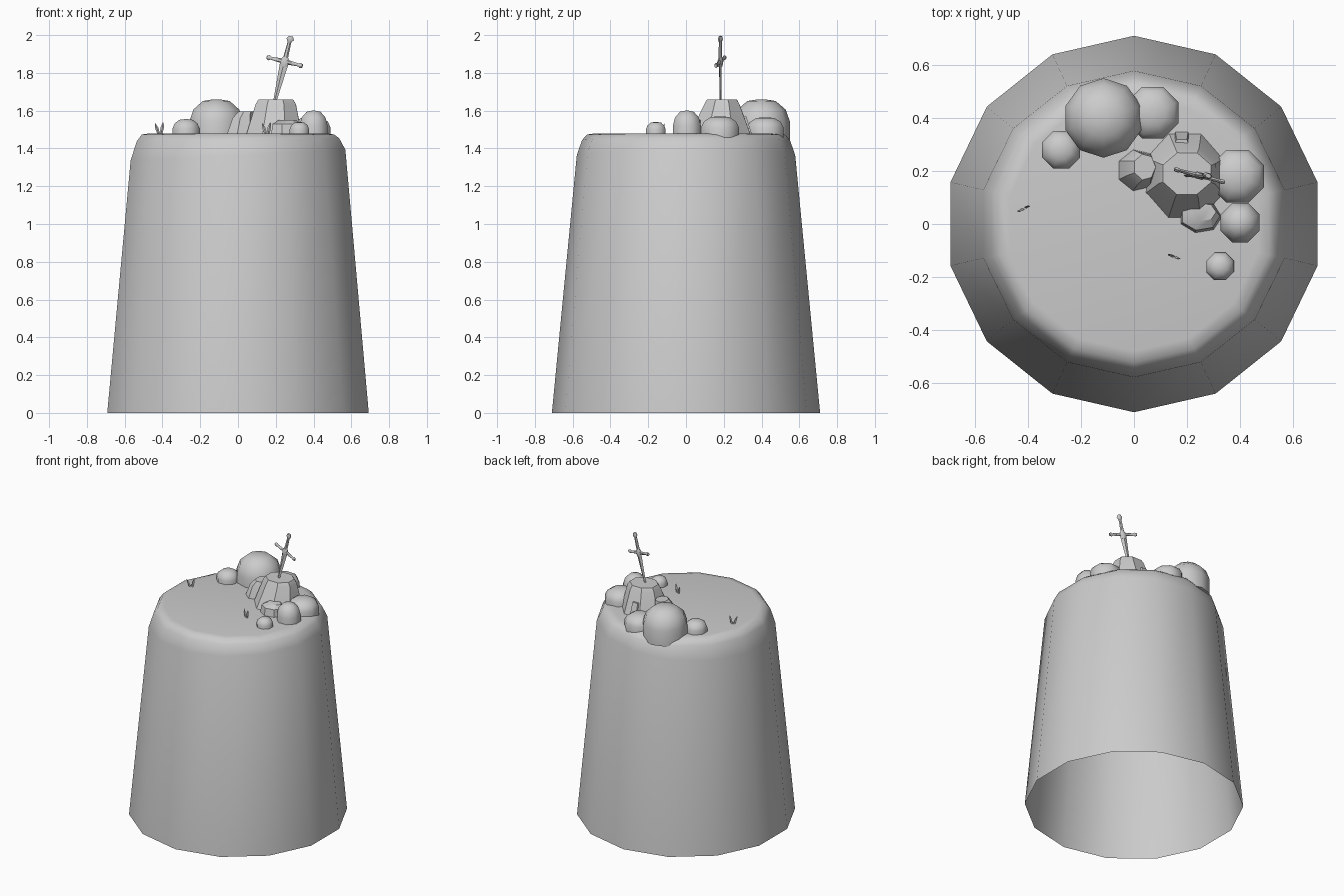
import bpy, bmesh, math
from mathutils import Matrix, Vector

cube = bpy.data.objects.get("Cube")
if cube:
    bpy.data.objects.remove(cube, do_unlink=True)


def loft(name, rings, sides, turn=0.0, open_base=False, angle=50, matrix=None):
    """Skin elliptical rings (x, y, z, rx, ry); z may be a function of x and y."""
    bm = bmesh.new()
    loops = []
    for x, y, z, rx, ry in rings:
        loop = []
        for i in range(sides):
            a = math.radians(turn) + math.tau * i / sides
            px, py = x + rx * math.cos(a), y + ry * math.sin(a)
            loop.append(bm.verts.new((px, py, z(px, py) if callable(z) else z)))
        loops.append(loop)
    for low, high in zip(loops, loops[1:]):
        for i in range(sides):
            j = (i + 1) % sides
            bm.faces.new((low[i], low[j], high[j], high[i]))
    bm.faces.new(loops[-1])
    if not open_base:
        bm.faces.new(loops[0][::-1])
    mesh = bpy.data.meshes.new(name)
    bm.to_mesh(mesh)
    bm.free()
    obj = bpy.data.objects.new(name, mesh)
    bpy.context.collection.objects.link(obj)
    if matrix:
        obj.matrix_world = matrix
    bpy.ops.object.select_all(action='DESELECT')
    obj.select_set(True)
    bpy.context.view_layer.objects.active = obj
    bpy.ops.object.shade_smooth_by_angle(angle=math.radians(angle))
    return obj


GROUND = 1.48

# Tapered cliff, open underneath, with a softly uneven shoulder
loft("cliff", [
    (0, 0, 0, .71, .71),
    (0, 0, lambda x, y: 1.365 + .05 * x, .583, .578),
    (0, 0, lambda x, y: 1.445 + .015 * x, .55, .55),
    (0, 0, 1.474, .522, .522),
    (0, 0, GROUND, .48, .48),
], 14, turn=90, open_base=True, angle=60)


# Rounded boulders: centre, radius, top height, sides
def boulder(name, x, y, r, top, sides):
    h = top - GROUND
    profile = [(1, -.25), (1, .35), (.85, .7), (.5, .95), (.12, 1)]
    loft(name, [(x, y, GROUND + h * f, r * s, r * s) for s, f in profile],
         sides, turn=180 / sides, angle=60)


boulder("large_boulder", -.115, .40, .15, 1.66, 10)
boulder("back_boulder", .07, .42, .105, 1.565, 8)
boulder("left_boulder", .39, .18, .108, 1.57, 8)
boulder("side_boulder", .40, .005, .08, 1.60, 8)
boulder("right_boulder", -.275, .28, .077, 1.555, 8)
boulder("front_boulder", .325, -.16, .056, 1.54, 8)

# Flat-topped pedestal and its broken stones
loft("pedestal", [(.19, .18, 1.45, .165, .185), (.20, .19, 1.635, .115, .10),
                  (.20, .19, 1.66, .098, .085)], 8, turn=22, angle=30)
loft("pedestal_back_stone", [(.18, .27, 1.45, .05, .10),
                             (.18, .25, 1.57, .04, .08)], 6, angle=30)
loft("pedestal_side_stone", [(.01, .20, 1.45, .085, .085), (.025, .21, 1.56, .06, .065),
                             (.04, .215, 1.595, .042, .05)], 7, angle=30)
loft("pedestal_front_stone", [(.25, .025, 1.45, .085, .065), (.25, .03, 1.53, .075, .055),
                              (.26, .045, 1.55, .05, .035)], 7, angle=30)

# Sword frame: local x along the guard, local z from blade to pommel
axis = Vector((.24, 0, .97)).normalized()
across = Vector((.19, -.05, -.047))
across = (across - axis * across.dot(axis)).normalized()
frame = Matrix((across, axis.cross(across), axis)).transposed().to_4x4()
frame.translation = (.247, .182, 1.86)

loft("sword_blade", [(0, 0, -.28, .004, .003), (0, 0, -.2, .010, .005),
                     (0, 0, 0, .024, .007)], 4, angle=20, matrix=frame)
loft("sword_grip", [(0, 0, 0, .014, .010), (0, 0, .115, .010, .008)], 6, matrix=frame)
loft("sword_pommel", [(0, 0, .108, .012, .009), (0, 0, .122, .021, .013),
                      (0, 0, .138, .012, .009)], 6, matrix=frame)
loft("sword_guard_hub", [(0, 0, -.028, .018, .010), (0, 0, 0, .028, .015),
                         (0, 0, .024, .014, .010)], 6, matrix=frame)
for side, word in ((1, "left"), (-1, "right")):
    arm = frame @ Matrix.Rotation(side * math.pi / 2, 4, 'Y')
    loft("sword_guard_" + word,
         [(0, 0, 0, .014, .010), (0, 0, .078, .008, .007),
          (0, 0, .086, .014, .010), (0, 0, .100, .010, .008)], 6, matrix=arm)

# Grass tufts, each a pair of leaning blades
for word, x, y, slope in (("right", -.412, .06, .55), ("left", .155, -.125, -.4)):
    for n, lean, tall in ((1, -.026, .052), (2, .016, .058)):
        loft(f"grass_{word}_{n}", [
            (x + lean * .2, y + lean * .2 * slope, GROUND - .01, .007, .004),
            (x + lean * .7, y + lean * .7 * slope, GROUND + tall * .55, .009, .004),
            (x + lean, y + lean * slope, GROUND + tall, .002, .001)], 4, angle=30)
